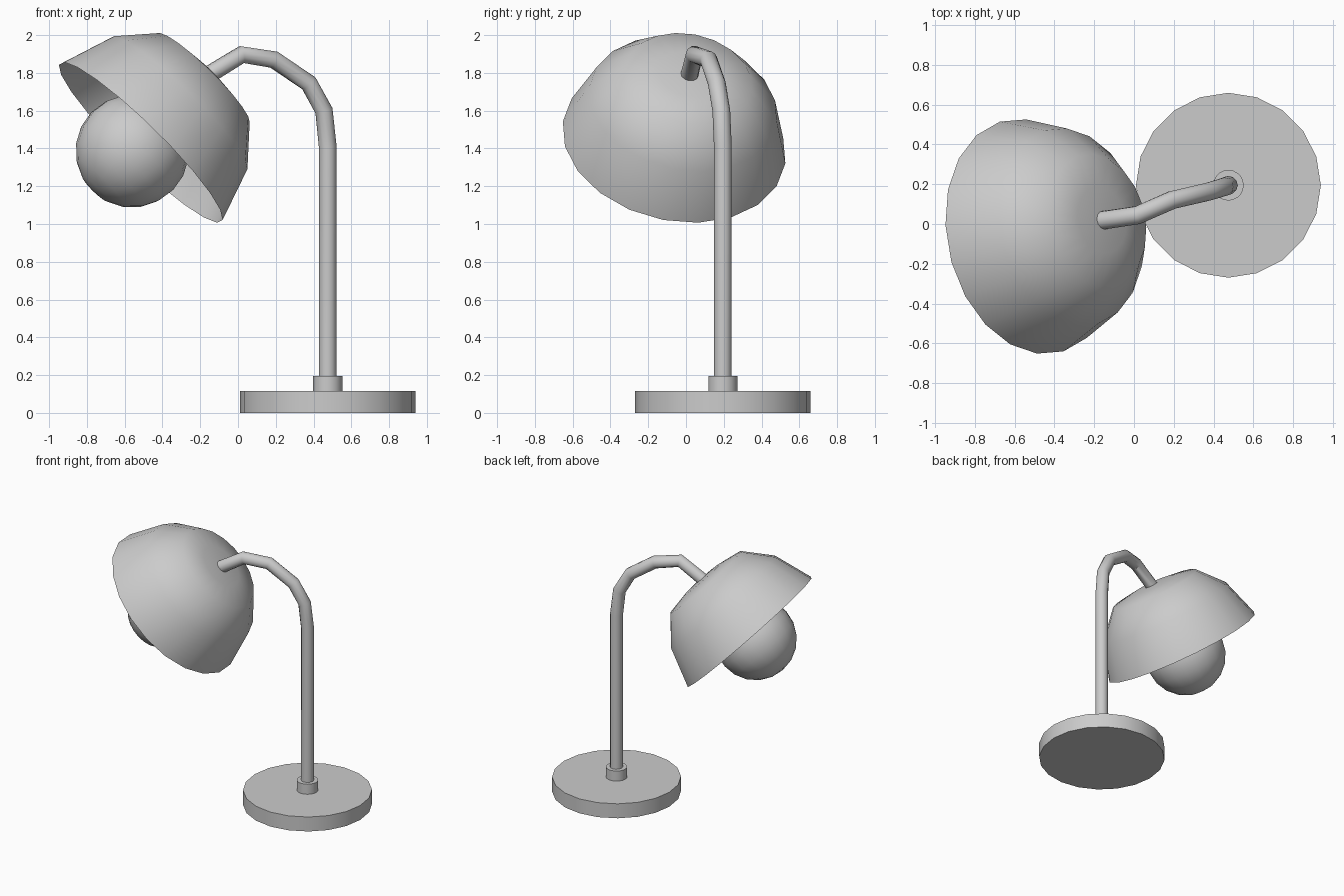
import bpy, bmesh, math
from mathutils import Vector, Matrix

if "Cube" in bpy.data.objects:
    bpy.data.objects.remove(bpy.data.objects["Cube"])

BASE = Vector((0.475, 0.195, 0))
RIM = Vector((-0.515, -0.063, 1.432))


def finish(obj, angle=40):
    bpy.ops.object.select_all(action='DESELECT')
    obj.select_set(True)
    bpy.context.view_layer.objects.active = obj
    bpy.ops.object.shade_smooth_by_angle(angle=math.radians(angle))


def lathe(name, profile, matrix, steps=20):
    """Spin (radius, height) points around local z, first vertex on local x."""
    bm = bmesh.new()
    verts = [bm.verts.new((r, 0, h)) for r, h in profile]
    edges = [bm.edges.new(p) for p in zip(verts, verts[1:])]
    bmesh.ops.spin(bm, geom=verts + edges, cent=(0, 0, 0), axis=(0, 0, 1),
                   angle=math.tau, steps=steps)
    bmesh.ops.remove_doubles(bm, verts=bm.verts, dist=1e-4)
    bmesh.ops.recalc_face_normals(bm, faces=bm.faces)
    mesh = bpy.data.meshes.new(name)
    bm.to_mesh(mesh)
    bm.free()
    obj = bpy.data.objects.new(name, mesh)
    bpy.context.collection.objects.link(obj)
    obj.matrix_world = matrix
    finish(obj)
    return obj


# Tilted frame of the lamp head: local z points from the rim to the crown
up = Vector((0.69, 0.165, 0.705)).normalized()
side = Vector((-0.425, 0.06, 0.423))
side = (side - up * side.dot(up)).normalized()
head = Matrix((side, up.cross(side), up)).transposed().to_4x4()
head.translation = RIM

# Base disc and collar
stand = Matrix.Translation(BASE)
lathe("base", [(0, 0), (0.465, 0), (0.465, 0.115), (0, 0.115)], stand)
lathe("collar", [(0, 0.1), (0.077, 0.1), (0.077, 0.195), (0, 0.195)], stand)

# Pole with bent neck
path = [(0.475, 0.195, 0.15), (0.475, 0.195, 1.41), (0.455, 0.187, 1.60),
        (0.375, 0.163, 1.745), (0.19, 0.12, 1.87), (0.02, 0.045, 1.897),
        (-0.18, 0.015, 1.775)]
curve = bpy.data.curves.new("pole", 'CURVE')
curve.dimensions = '3D'
curve.bevel_depth = 0.047
curve.bevel_resolution = 4
curve.use_fill_caps = True
spline = curve.splines.new('POLY')
spline.points.add(len(path) - 1)
for point, co in zip(spline.points, path):
    point.co = (*co, 1)
pole = bpy.data.objects.new("pole", curve)
bpy.context.collection.objects.link(pole)
bpy.ops.object.select_all(action='DESELECT')
pole.select_set(True)
bpy.context.view_layer.objects.active = pole
bpy.ops.object.convert(target='MESH')
finish(bpy.context.view_layer.objects.active)

# Open dome shade
lathe("shade", [(0.6, 0), (0.505, 0.29), (0.34, 0.48), (0.17, 0.512), (0, 0.52)], head)

# Bulb and its socket inside the shade
bulb = [(0.3 * math.sin(math.pi * i / 10), -0.065 + 0.3 * math.cos(math.pi * i / 10))
        for i in range(11)]
lathe("bulb", bulb, head)
lathe("socket", [(0.09, 0.2), (0.09, 0.5)], head)
